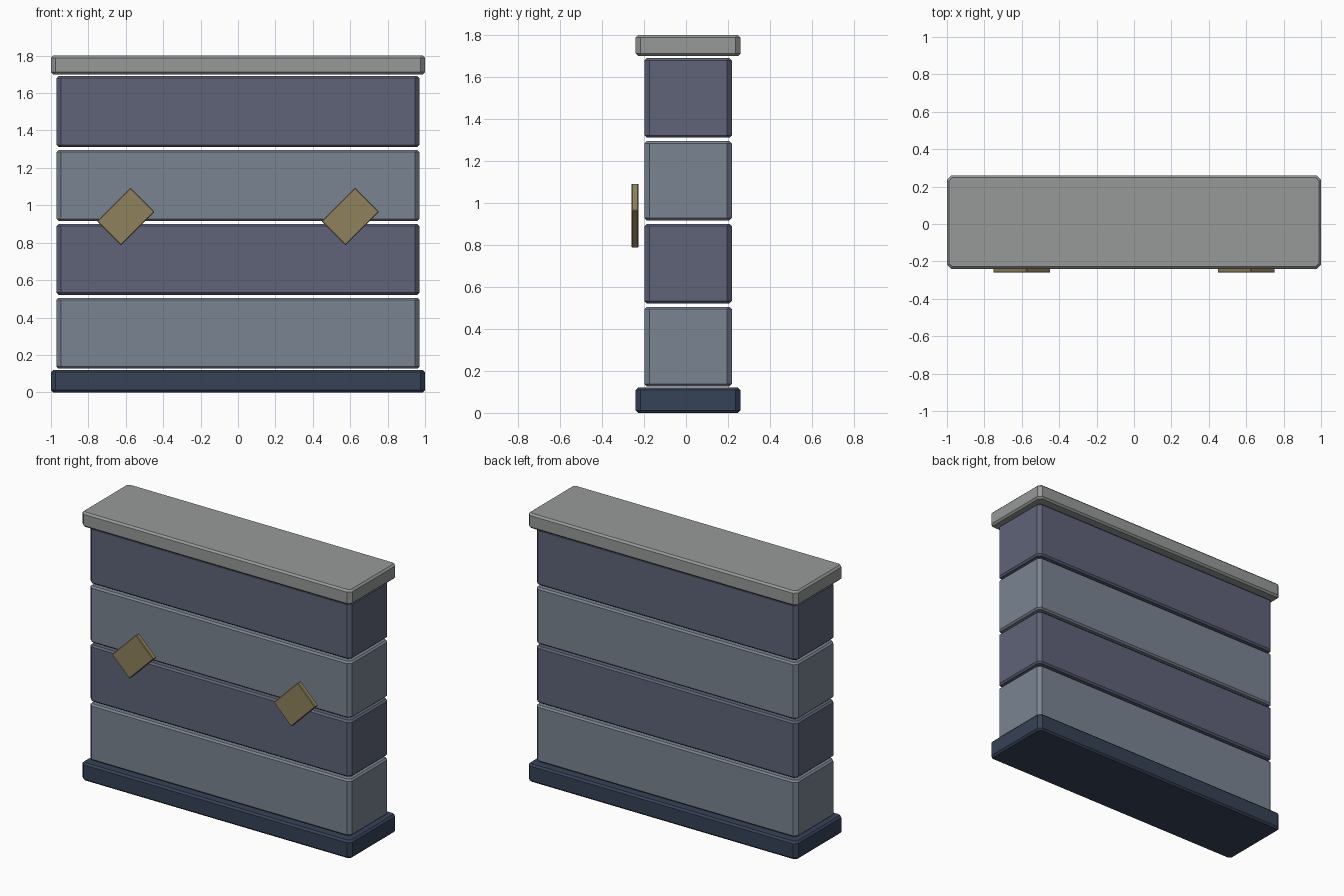
import bpy, bmesh, math

if "Cube" in bpy.data.objects:
    bpy.data.objects.remove(bpy.data.objects["Cube"])

def material(name, hex_rgb):
    m = bpy.data.materials.new(name)
    srgb = [int(hex_rgb[i:i + 2], 16) / 255 for i in (0, 2, 4)]
    m.diffuse_color = [((c + 0.055) / 1.055) ** 2.4 for c in srgb] + [1]
    m.use_nodes = True
    m.node_tree.nodes["Principled BSDF"].inputs["Base Color"].default_value = m.diffuse_color
    return m

LIGHT = material("light_slate", "7A8491")
DARK = material("dark_slate", "5F6378")
NAVY = material("base_navy", "374257")
STONE = material("cap_stone", "969A98")
BRASS = material("plate_brass", "90815C")

def block(name, size, center, mat, corner=0.0, rim=0.01):
    """Box with chamfered upright corners, then a finer chamfer on the rims."""
    bm = bmesh.new()
    bmesh.ops.create_cube(bm, size=1)
    bmesh.ops.scale(bm, vec=size, verts=bm.verts)
    if corner:
        upright = [e for e in bm.edges
                   if abs(e.verts[0].co.z - e.verts[1].co.z) > 1e-4]
        bmesh.ops.bevel(bm, geom=upright, offset=corner, segments=1, affect='EDGES')
        rims = [e for e in bm.edges
                if abs(e.verts[0].co.z - e.verts[1].co.z) < 1e-4]
    else:
        rims = bm.edges[:]
    bmesh.ops.bevel(bm, geom=rims, offset=rim, segments=1, affect='EDGES')
    mesh = bpy.data.meshes.new(name)
    bm.to_mesh(mesh)
    bm.free()
    mesh.materials.append(mat)
    ob = bpy.data.objects.new(name, mesh)
    ob.location = center
    bpy.context.collection.objects.link(ob)
    return ob

Y = 0.01  # wall sits slightly back, the plates take up the front

# Base and cap
block("base", (2, 0.5, 0.12), (0, Y, 0.06), NAVY, 0.023, 0.012)
block("cap", (2, 0.5, 0.1), (0, Y, 1.75), STONE, 0.023, 0.012)

# Four stacked courses with open joints
for i in range(4):
    block(f"course_{i + 1}", (1.94, 0.416, 0.379), (0, Y, 0.316 + 0.395 * i),
          DARK if i % 2 else LIGHT, 0.023, 0.011)

# Tilted plates floating in front of the wall
for side, x in (("left", -0.6), ("right", 0.6)):
    plate = block(f"plate_{side}", (0.253, 0.034, 0.183), (x, -0.243, 0.94),
                  BRASS, rim=0.004)
    plate.rotation_euler.y = math.radians(-45)
